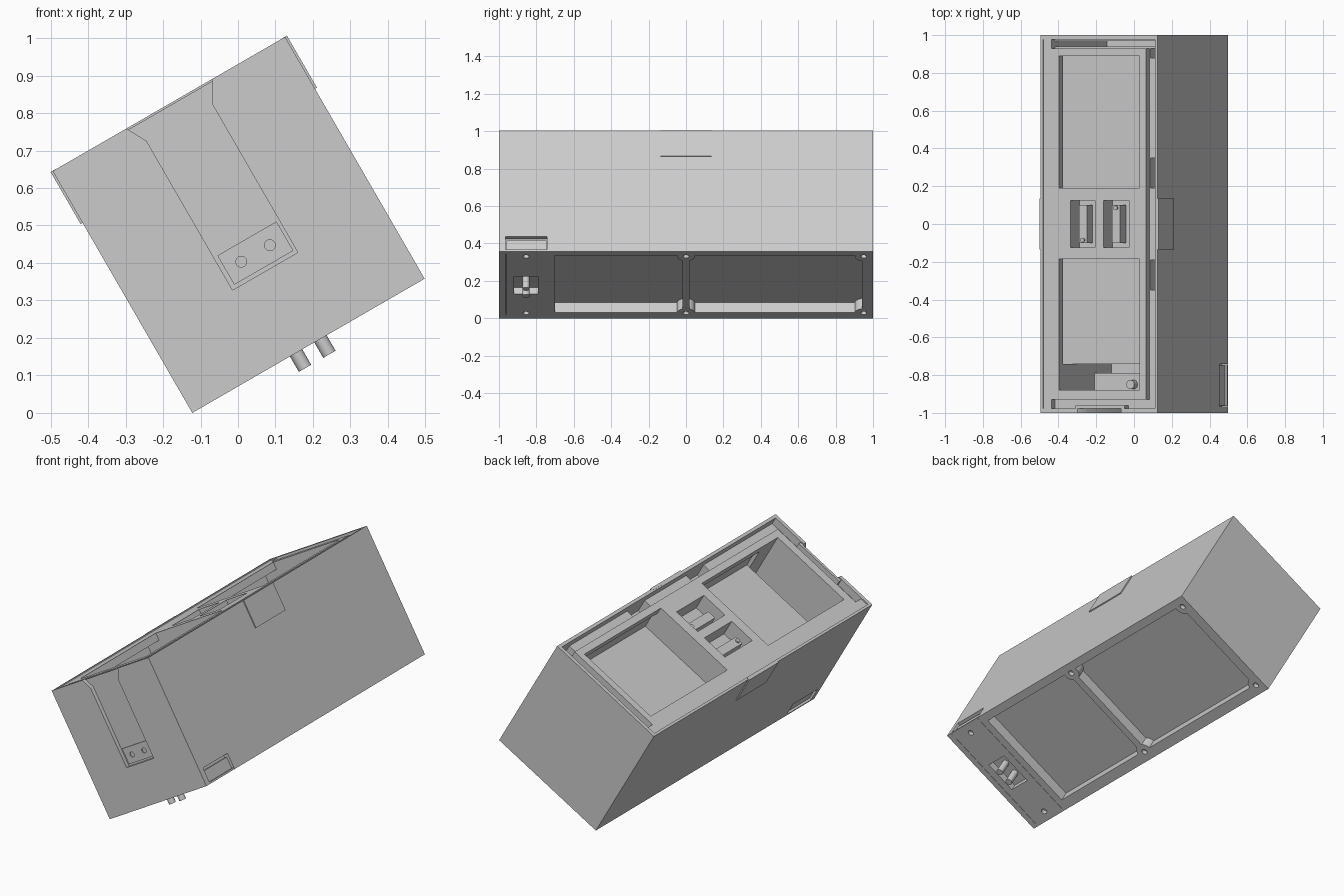
import bpy, bmesh, math
from mathutils import Matrix, Vector

if "Cube" in bpy.data.objects:
    bpy.data.objects.remove(bpy.data.objects["Cube"], do_unlink=True)

# Local frame: u across, y along, v up; the whole box is tilted about y
W, H = 0.716, 0.745
TILT = Matrix.Translation((-0.122, 0, 0)) @ Matrix.Rotation(math.radians(-30), 4, 'Y')

grey = bpy.data.materials.new("light_grey")
grey.use_nodes = True
COLOUR = (0.6, 0.6, 0.6, 1)
grey.diffuse_color = COLOUR
grey.node_tree.nodes["Principled BSDF"].inputs["Base Color"].default_value = COLOUR


def add(name, bm):
    bmesh.ops.recalc_face_normals(bm, faces=bm.faces)
    me = bpy.data.meshes.new(name)
    bm.to_mesh(me)
    bm.free()
    ob = bpy.data.objects.new(name, me)
    bpy.context.collection.objects.link(ob)
    me.materials.append(grey)
    return ob


def box(name, u, y, v):
    bm = bmesh.new()
    bmesh.ops.create_cube(bm, size=1)
    for p in bm.verts:
        p.co = Vector([(r[0] + r[1]) / 2 + c * (r[1] - r[0]) for c, r in zip(p.co, (u, y, v))])
    return add(name, bm)


def rod(name, centre, radius, length, axis='Z'):
    bm = bmesh.new()
    bmesh.ops.create_cone(bm, cap_ends=True, segments=24, radius1=radius, radius2=radius, depth=length)
    turn = Matrix.Rotation(math.pi / 2, 4, 'X') if axis == 'Y' else Matrix()
    bm.transform(Matrix.Translation(centre) @ turn)
    return add(name, bm)


def prism(name, outline, y0, y1):
    bm = bmesh.new()
    face = bm.faces.new([bm.verts.new((u, y0, v)) for u, v in outline])
    out = bmesh.ops.extrude_face_region(bm, geom=[face])
    bmesh.ops.translate(bm, vec=(0, y1 - y0, 0),
                        verts=[g for g in out["geom"] if isinstance(g, bmesh.types.BMVert)])
    return add(name, bm)


def combine(ob, tools, mode='DIFFERENCE'):
    for tool in tools:
        mod = ob.modifiers.new("cut", 'BOOLEAN')
        mod.object, mod.operation, mod.solver = tool, mode, 'EXACT'
        bpy.context.view_layer.objects.active = ob
        bpy.ops.object.modifier_apply(modifier=mod.name)
        bpy.data.objects.remove(tool, do_unlink=True)


parts = []
pocket_y = [(-0.88, -0.185), (0.19, 0.89)]
well_y = [(-0.74, -0.185), (0.19, 0.89)]
slot_u = [(0.178, 0.33), (0.38, 0.536)]

# Main body: open top trough, undercut wells and shallow underside pockets
body = box("case_body", (0, W), (-1, 1), (0, H))
cuts = [box("trough", (0.063, 0.698), (-0.978, 0.978), (0.70, 0.8)),
        box("trough_step", (0.014, 0.07), (-0.978, 0.978), (0.739, 0.8))]
for y in well_y:
    cuts.append(box("well_mouth", (0.109, 0.60), y, (0.68, 0.72)))
    cuts.append(box("well", (0.02, 0.62), y, (0.575, 0.697)))
for u in slot_u:
    cuts.append(box("slot", u, (-0.125, 0.125), (0.64, 0.72)))
for y in [(-0.35, -0.19), (0.19, 0.35), (0.88, 0.93)]:
    cuts.append(box("groove_hole", (0.645, 0.698), y, (0.62, 0.72)))
cuts.append(box("back_slot", (0.063, 0.69), (0.94, 0.968), (0.15, 0.72)))
cuts.append(box("wiring_well", (0.109, 0.60), (-0.88, -0.74), (0.364, 0.72)))
cuts.append(box("wiring_pit", (0.109, 0.50), (-0.79, -0.74), (0.184, 0.38)))
for y in [(-0.70, -0.02), (0.02, 0.94)]:
    cuts.append(box("under_pocket", (0.06, 0.67), y, (-0.1, 0.063)))
combine(body, cuts)

# Screw bosses and holes on the underside
spots = [(u, y) for u in (0.055, 0.66) for y in (0, 0.95)]
combine(body, [rod("boss", (u, y, 0.05), 0.048, 0.1) for u, y in spots], 'UNION')
spots += [(0.055, -0.855), (0.66, -0.855)]
combine(body, [rod("hole", (u, y, 0), 0.016, 0.05) for u, y in spots])

# Thicker wall behind the front channel
combine(body, [box("channel_backing", (0.21, 0.51), (-0.985, -0.96), (0.69, 0.74))], 'UNION')

# Front channel, open at the top, and the terminal cover seats
channel = [(0.226, 0.76), (0.226, 0.747), (0.257, 0.69), (0.257, 0.23),
           (0.458, 0.23), (0.458, 0.689), (0.491, 0.746), (0.491, 0.76)]
cuts = [prism("channel", channel, -1.05, -0.976)]
for u in [(-0.1, 0.03), (W - 0.03, W + 0.1)]:
    cuts.append(box("cover_seat", u, (-0.965, -0.742), (-0.1, 0.092)))
cuts.append(box("contact_recess", (0.258, 0.448), (-0.92, -0.79), (-0.1, 0.04)))
for y in (-0.964, -0.743):
    cuts.append(box("cover_gap", (0.03, W - 0.03), (y - 0.001, y + 0.001), (-0.1, 0.01)))
combine(body, cuts)
parts.append(body)

# Raised frame around the wells and the centre slots
frame = box("inner_frame", (0.063, 0.64), (-0.93, 0.93), (0.697, 0.739))
cuts = [box("mouth", (0.109, 0.60), y, (0.6, 0.8)) for y in pocket_y]
cuts += [box("slot", u, (-0.125, 0.125), (0.6, 0.8)) for u in slot_u]
combine(frame, cuts)
parts.append(frame)

# Latch bars inside the centre slots
for i, (a, b) in enumerate(slot_u):
    parts.append(box("latch_bar", (a + 0.03, a + 0.08), (-0.1, 0.1), (0.63, 0.70)))
    parts.append(rod("latch_screw", (a + 0.055, 0.085 * (2 * i - 1), 0.702), 0.012, 0.012))

# Terminal knob at the bottom of the wiring well
parts.append(rod("terminal_knob", (0.349, -0.85, 0.38), 0.024, 0.04))

# Terminal cover ends at both lower edges
for u, foot in [((0.012, 0.026), (0, 0.031)), ((W - 0.026, W - 0.012), (W - 0.031, W))]:
    parts.append(box("cover_end", u, (-0.96, -0.747), (0.001, 0.075)))
    parts.append(box("cover_foot", foot, (-0.964, -0.743), (0, 0.01)))

# Contact pins
for u in (0.32, 0.395):
    parts.append(rod("contact_pin", (u, -0.855, 0), 0.019, 0.095))

# Socket plate with two studs in the front channel
plate = box("socket_plate", (0.268, 0.45), (-0.983, -0.97), (0.24, 0.33))
combine(plate, [rod("stud_hole", (u, -0.985, 0.284), 0.0145, 0.016, 'Y') for u in (0.315, 0.403)])
parts.append(plate)

# Clips on both long sides
for u in [(-0.006, 0.01), (W - 0.01, W + 0.006)]:
    parts.append(box("side_clip", u, (-0.135, 0.135), (0.585, H + 0.0005)))

for ob in parts:
    ob.data.transform(TILT)
    bpy.ops.object.select_all(action='DESELECT')
    ob.select_set(True)
    bpy.context.view_layer.objects.active = ob
    bpy.ops.object.shade_smooth_by_angle(angle=math.radians(30))
